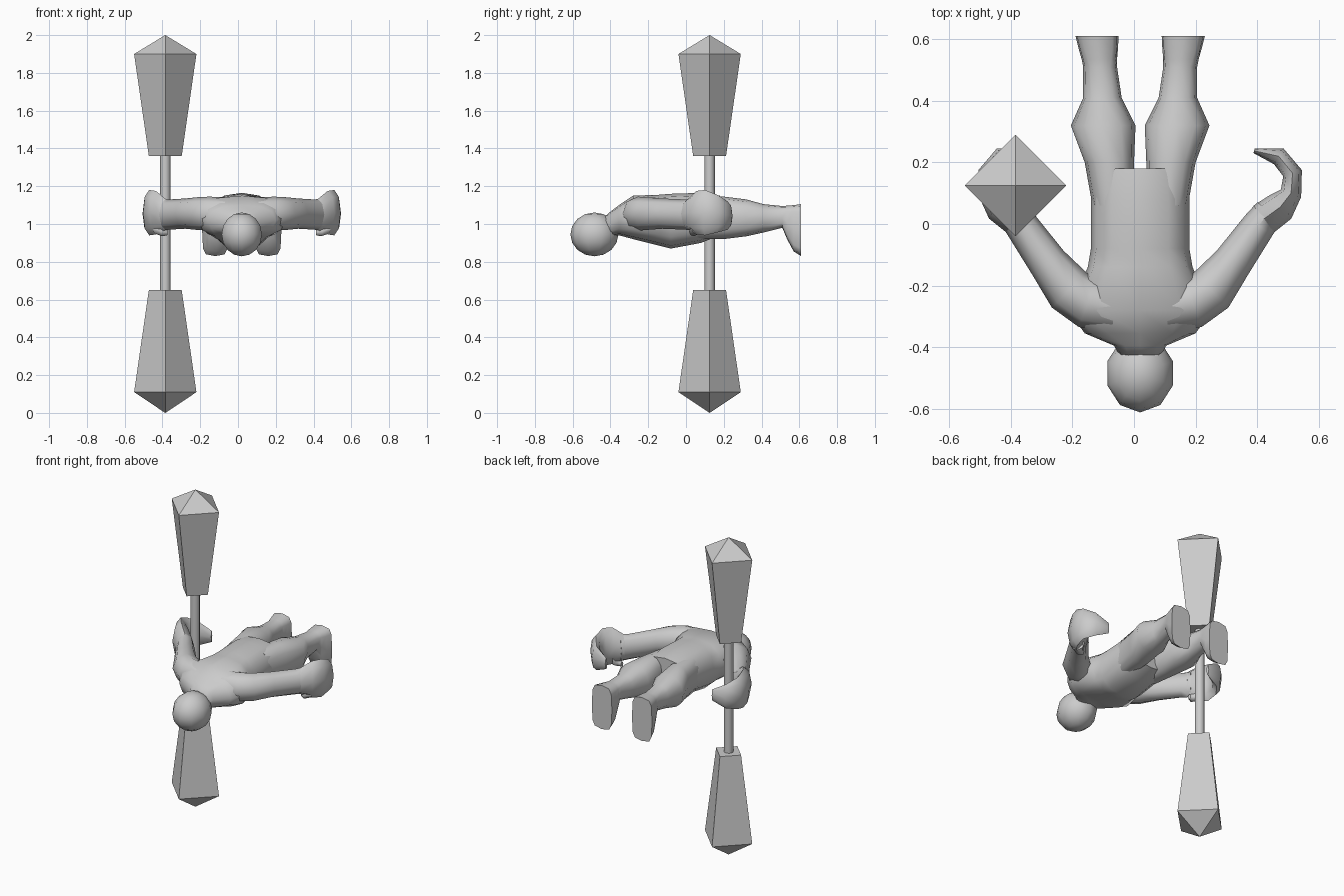
import bpy, bmesh
from math import sin, cos, pi, radians, copysign
from mathutils import Vector

if "Cube" in bpy.data.objects:
    bpy.data.objects.remove(bpy.data.objects["Cube"])

CX = 0.02  # symmetry plane of the body


def finish(name, bm, angle=60):
    bmesh.ops.recalc_face_normals(bm, faces=bm.faces)
    me = bpy.data.meshes.new(name)
    bm.to_mesh(me)
    bm.free()
    ob = bpy.data.objects.new(name, me)
    bpy.context.collection.objects.link(ob)
    bpy.ops.object.select_all(action='DESELECT')
    ob.select_set(True)
    bpy.context.view_layer.objects.active = ob
    bpy.ops.object.shade_smooth_by_angle(angle=radians(angle))
    return ob


def loft(name, rings, angle=60):
    bm = bmesh.new()
    loops = [[bm.verts.new(p) for p in r] for r in rings]
    n = len(loops[0])
    for a, b in zip(loops, loops[1:]):
        for i in range(n):
            j = (i + 1) % n
            bm.faces.new((a[i], a[j], b[j], b[i]))
    bm.faces.new(loops[0])
    bm.faces.new(loops[-1])
    return finish(name, bm, angle)


def section(c, side, hw, hz, n=10, power=1.0):
    """Rounded ring: half width hw along side, half height hz along z."""
    pts = []
    for i in range(n):
        t = 2 * pi * i / n
        u = copysign(abs(cos(t)) ** power, cos(t))
        v = copysign(abs(sin(t)) ** power, sin(t))
        pts.append(Vector(c) + Vector(side) * hw * u + Vector((0, 0, hz * v)))
    return pts


def body_ring(y, x0, x1, top, bot, power=0.8, n=12):
    return section((CX + (x0 + x1) / 2, y, (top + bot) / 2), (1, 0, 0),
                   (x1 - x0) / 2, (top - bot) / 2, n, power)


def path_rings(path, s):
    """Rings across a bent path of (x offset, y, z, half width, half height)."""
    rings = []
    for i, (x, y, z, hw, hz) in enumerate(path):
        a, b = path[max(i - 1, 0)], path[min(i + 1, len(path) - 1)]
        d = Vector((b[0] - a[0], b[1] - a[1], 0)).normalized()
        rings.append(section((CX + s * x, y, z), (s * d.y, -d.x, 0), hw, hz, 8))
    return rings


# Torso, from neck to hips
torso = [(-0.43, .065, 1.04, .93), (-0.395, .085, 1.07, .935), (-0.355, .18, 1.10, .94),
         (-0.28, .235, 1.15, .92), (-0.14, .17, 1.155, .885), (-0.08, .16, 1.16, .87),
         (0.08, .16, 1.165, .90), (0.18, .15, 1.15, .94)]
loft("torso", [body_ring(y, -w, w, t, b) for y, w, t, b in torso])

# Head
bm = bmesh.new()
bmesh.ops.create_uvsphere(bm, u_segments=10, v_segments=8, radius=1)
for v in bm.verts:
    v.co = Vector((CX + v.co.x * .112, -.485 + v.co.y * .127, .945 + v.co.z * .116))
finish("head", bm)

# Legs with flat soled feet; arms with curled hands
leg = [(.06, .02, .155, 1.14, .92, .85), (.2, .02, .18, 1.145, .92, .85),
       (.32, .015, .225, 1.13, .935, .85), (.41, .06, .185, 1.105, .955, .85),
       (.51, .075, .185, 1.095, .98, .8), (.535, .075, .19, 1.097, .92, .6),
       (.57, .072, .2, 1.1, .855, .5), (.61, .07, .21, 1.105, .83, .5)]
arm = [(.08, -.27, 1.05, .08, .09), (.17, -.255, 1.055, .085, .09),
       (.23, -.215, 1.055, .08, .087), (.30, -.125, 1.055, .064, .08),
       (.385, -.005, 1.05, .055, .08), (.42, .04, 1.05, .05, .085)]
hand = [(.40, .015, 1.05, .055, .08), (.455, .055, 1.06, .052, .115),
        (.49, .10, 1.06, .035, .12), (.495, .165, 1.055, .032, .10),
        (.45, .22, 1.045, .03, .075), (.37, .238, 1.04, .008, .035)]
thumb = [(.45, .06, .985, .04, .04), (.42, .04, .96, .025, .025), (.395, .045, .955, .01, .015)]
for s, side in ((-1, "left"), (1, "right")):
    loft(side + "_leg", [body_ring(y, *sorted((s * a, s * b)), t, u, p)
                         for y, a, b, t, u, p in leg])
    loft(side + "_arm", path_rings(arm, s))
    loft(side + "_hand", path_rings(hand, s), 50)
    loft(side + "_thumb", path_rings(thumb, s), 50)


# Double headed club: square tapered heads on a thin rod
def post(name, profile, n, angle):
    loft(name, [[Vector((-.385 + r * cos(2 * pi * i / n), .125 + r * sin(2 * pi * i / n), z))
                 for i in range(n)] for r, z in profile], angle)


post("club_rod", [(.028, .64), (.028, 1.37)], 8, 60)
post("club_head_top", [(.087, 1.36), (.165, 1.90), (.0005, 2.0)], 4, 30)
post("club_head_bottom", [(.087, .65), (.165, .11), (.0005, 0)], 4, 30)
